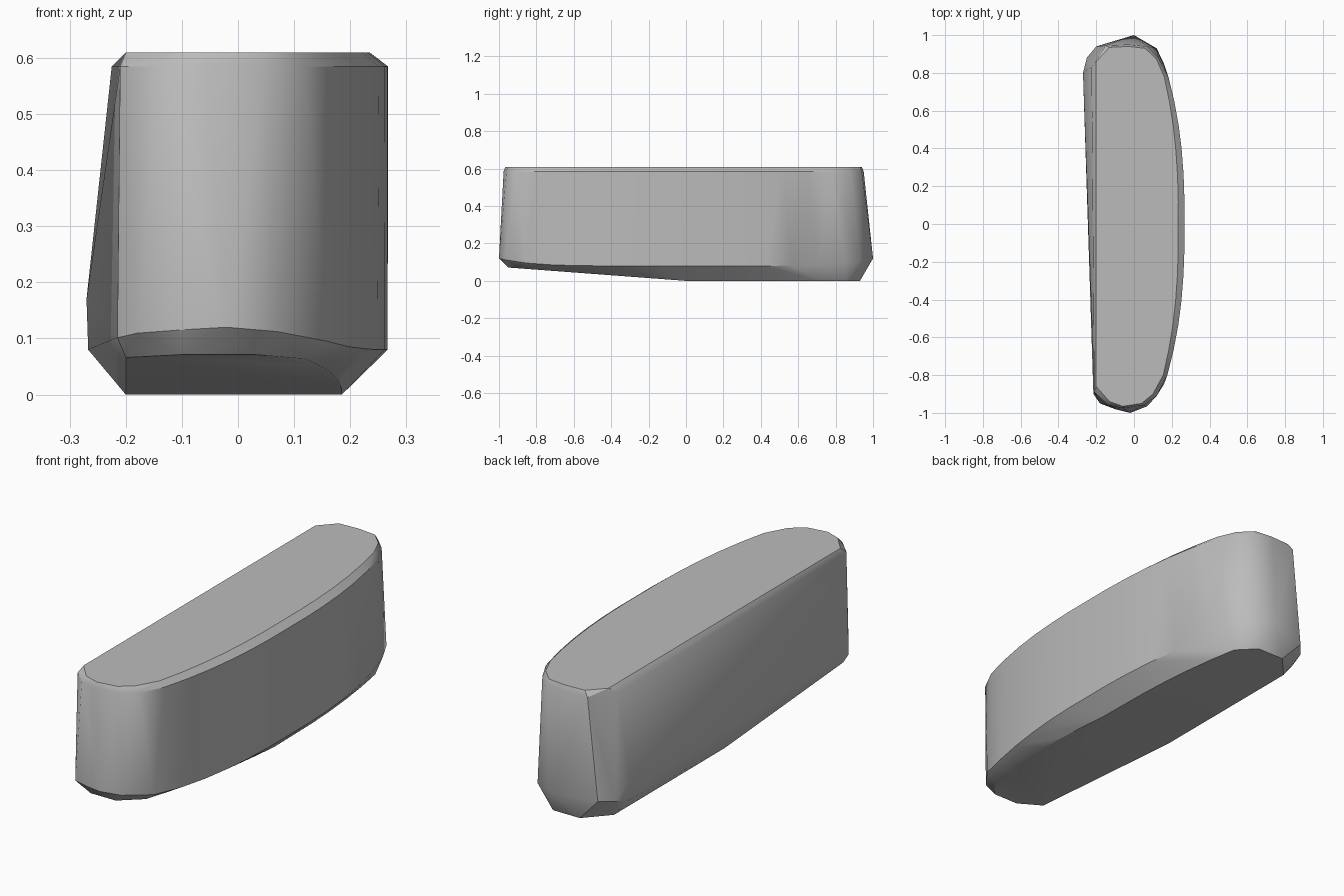
import bpy
import bmesh
import math
from mathutils import Vector

default_cube = bpy.data.objects.get("Cube")
if default_cube:
    bpy.data.objects.remove(default_cube)


def make_material(name, grey):
    material = bpy.data.materials.new(name)
    material.use_nodes = True
    colour = (grey, grey, grey, 1)
    material.diffuse_color = colour
    material.node_tree.nodes["Principled BSDF"].inputs["Base Color"].default_value = colour
    return material


def bowed_side(width, drop, front, back, height, steps=12):
    """Points along the curved long side, at a height that may depend on y."""
    points = []
    for i in range(steps + 1):
        y = front + (back - front) * i / steps
        x = width - drop * abs(y) ** 2.5
        points.append(Vector((x, y, height(y))))
    return points


def end_points(outline, height):
    """Corners of the two ends and the flat long side."""
    return [Vector((x, y, height(y))) for x, y in outline]


def level(z):
    return lambda y: z


def underside(y):
    """The base is level at the back and rises gently to the front."""
    return max(0, -0.075 * y)


def lower_rim(y):
    return 0.08 + 0.04 * abs(y) ** 6


# Top face and its narrow bevel
points = bowed_side(0.235, 0.14, -0.8, 0.78, level(0.61))
points += end_points([(-0.2, -0.86), (-0.13, -0.94), (-0.06, -0.965), (0.04, -0.95), (0.1, -0.9),
                      (0.12, 0.87), (0.06, 0.93), (-0.03, 0.94), (-0.13, 0.935), (-0.2, 0.86)],
                     level(0.61))
points += bowed_side(0.268, 0.16, -0.8, 0.78, level(0.585))
points += end_points([(-0.21, -0.89), (-0.14, -0.96), (-0.06, -0.975), (0.05, -0.96), (0.12, -0.91),
                      (0.13, 0.88), (0.07, 0.94), (-0.03, 0.95), (-0.15, 0.945), (-0.225, 0.83)],
                     level(0.585))

# Wider rim near the base
points += bowed_side(0.268, 0.165, -0.85, 0.85, lower_rim)
points += end_points([(-0.215, -0.9), (-0.18, -0.95), (-0.1, -0.98), (-0.02, -1), (0.07, -0.965),
                      (0.12, 0.93), (0, 1), (-0.2, 0.94), (-0.25, 0.88)], lower_rim)
points += end_points([(-0.27, 0.8)], level(0.17))
points += end_points([(-0.267, 0.8)], level(0.08))

# Chamfered underside
points += bowed_side(0.185, 0.1, -0.85, 0.85, underside)
points += end_points([(-0.2, -0.88), (-0.1, -0.95), (0.03, -0.95),
                      (0.04, 0.93), (-0.1, 0.93), (-0.2, 0.82), (-0.2, 0)], underside)

# Wrap the outlines in one convex stone
bm = bmesh.new()
for point in points:
    bm.verts.new(point)
hull = bmesh.ops.convex_hull(bm, input=bm.verts)
spare = {v for v in hull["geom_interior"] + hull["geom_unused"] if isinstance(v, bmesh.types.BMVert)}
bmesh.ops.delete(bm, geom=list(spare), context="VERTS")
bmesh.ops.dissolve_limit(bm, angle_limit=math.radians(1), verts=bm.verts, edges=bm.edges)
bmesh.ops.recalc_face_normals(bm, faces=bm.faces)
mesh = bpy.data.meshes.new("stone_slab")
bm.to_mesh(mesh)
bm.free()

stone = bpy.data.objects.new("stone_slab", mesh)
bpy.context.collection.objects.link(stone)
mesh.materials.append(make_material("stone_grey", 0.5))

bpy.ops.object.select_all(action="DESELECT")
stone.select_set(True)
bpy.context.view_layer.objects.active = stone
bpy.ops.object.shade_smooth_by_angle(angle=math.radians(30))
